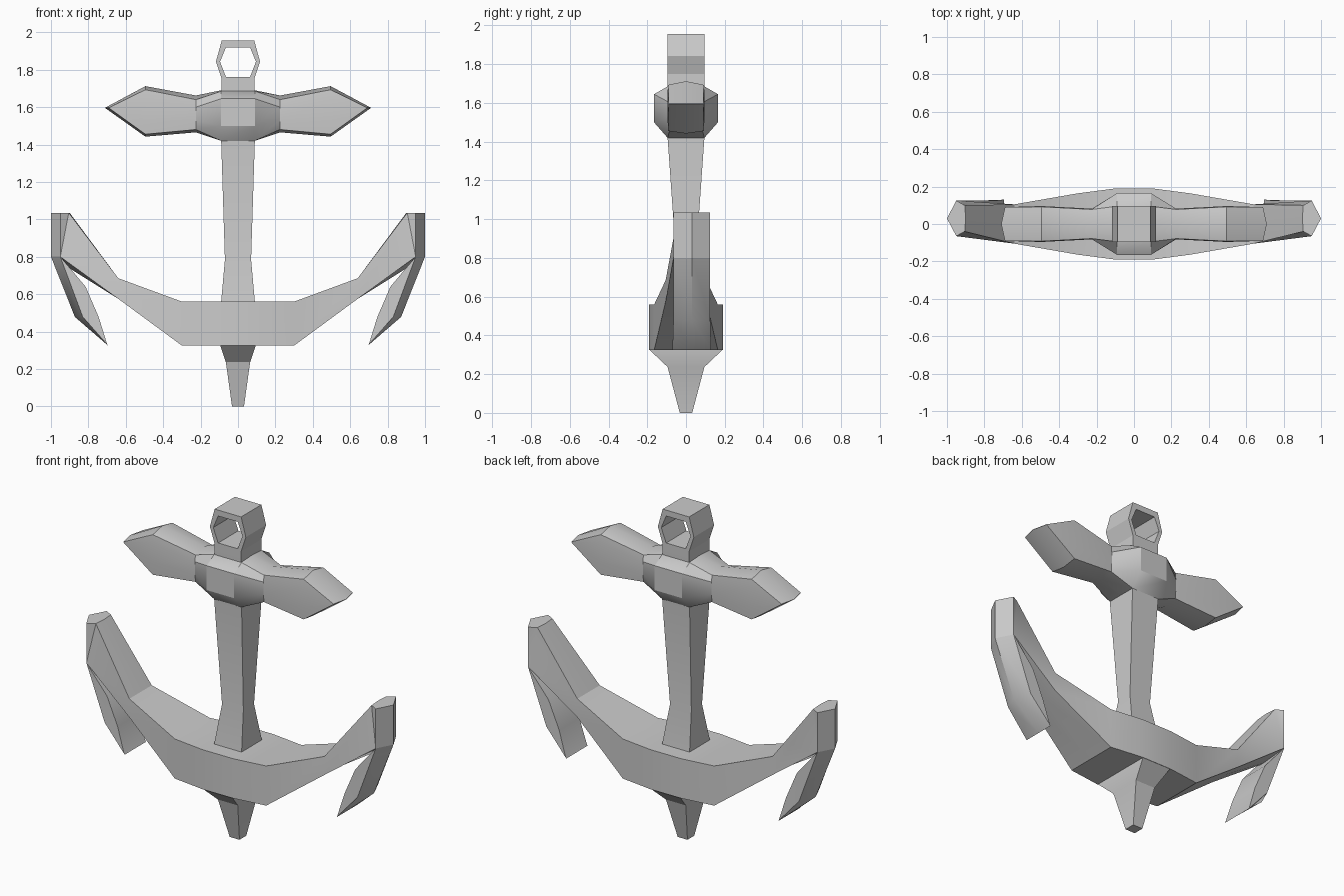
import bpy, bmesh, math

if "Cube" in bpy.data.objects:
    bpy.data.objects.remove(bpy.data.objects["Cube"])


def loft(name, sections, closed=False, mirror=False):
    """Skin a list of equal-length point rings; cap the ends unless closed."""
    bm = bmesh.new()
    rings = [[bm.verts.new(p) for p in s] for s in sections]
    n = len(rings[0])
    pairs = list(zip(rings, rings[1:]))
    if closed:
        pairs.append((rings[-1], rings[0]))
    for a, b in pairs:
        for i in range(n):
            j = (i + 1) % n
            bm.faces.new((a[i], a[j], b[j], b[i]))
    if not closed:
        bm.faces.new(rings[0])
        bm.faces.new(rings[-1])
    bmesh.ops.remove_doubles(bm, verts=bm.verts, dist=0.0005)
    bmesh.ops.recalc_face_normals(bm, faces=bm.faces)
    me = bpy.data.meshes.new(name)
    bm.to_mesh(me)
    bm.free()
    ob = bpy.data.objects.new(name, me)
    bpy.context.collection.objects.link(ob)
    if mirror:
        m = ob.modifiers.new("mirror", 'MIRROR')
        m.use_mirror_merge = False
    bpy.ops.object.select_all(action='DESELECT')
    bpy.context.view_layer.objects.active = ob
    ob.select_set(True)
    bpy.ops.object.shade_smooth_by_angle(angle=math.radians(30))
    return ob


def both_sides(secs):
    """Add the -x copies of sections listed from the centre outwards."""
    return [[(-x, y, z) for x, y, z in s] for s in reversed(secs)] + secs


def box_ring(z, hx, hy):
    return [(-hx, -hy, z), (hx, -hy, z), (hx, hy, z), (-hx, hy, z)]


# Shank: tapered square bar, flared at the foot, running up to the ring
loft("shank", [box_ring(*s) for s in [
    (0.45, 0.095, 0.1), (0.56, 0.09, 0.095), (0.785, 0.07, 0.05),
    (1.42, 0.09, 0.095), (1.757, 0.087, 0.095)]])

# Bottom spike with its wide collar under the arms
loft("bottom_spike", [box_ring(*s) for s in [
    (0.34, 0.095, 0.19), (0.325, 0.095, 0.188), (0.237, 0.065, 0.095), (0, 0.032, 0.032)]])

# Hexagonal ring at the top
outer = [(0.087, 1.955), (0.118, 1.843), (0.087, 1.75)]
inner = [(0.064, 1.92), (0.096, 1.843), (0.064, 1.76)]
ring = [[(xo, -.095, zo), (xo, .095, zo), (xi, .095, zi), (xi, -.095, zi)]
        for (xo, zo), (xi, zi) in zip(outer, inner)]
ring += [[(-x, y, z) for x, y, z in s] for s in reversed(ring)]
loft("top_ring", ring, closed=True)


# Stock: ten-sided sections, swollen at the centre and pointed at the ends
def stock_ring(x, top, zt, yt, zu, y, zl, zb, yb, bottom, xm=None):
    xm = xm or x
    return [(xm, 0, top), (x, yt, zt), (x, y, zu), (x, y, zl), (x, yb, zb),
            (xm, 0, bottom), (x, -yb, zb), (x, -y, zl), (x, -y, zu), (x, -yt, zt)]


loft("stock", both_sides([
    stock_ring(0.09, 1.69, 1.685, .095, 1.645, .165, 1.50, 1.42, .095, 1.42),
    stock_ring(0.225, 1.662, 1.64, .078, 1.60, .082, 1.53, 1.48, .078, 1.465),
    stock_ring(0.495, 1.712, 1.693, .092, 1.65, .096, 1.53, 1.455, .092, 1.442),
    stock_ring(0.69, 1.597, 1.597, .09, 1.597, .09, 1.595, 1.595, .09, 1.595, 0.71)]))


# Arms: deep curved beam sweeping up to bevelled ends set slightly back
def arm_ring(x, y, zt, zb):
    return [(x, 0, zt), (x, y, zt), (x, y, zb), (x, 0, zb), (x, -y, zb), (x, -y, zt)]


inside = [(0.9, 0.03, 1.035), (0.905, 0.1, 1.035)]
elbow = inside + [(0.95, 0.125, 0.80), (1, 0.03, 0.80), (0.95, -0.065, 0.80), (0.905, -0.04, 1.035)]
end = inside + [(0.95, 0.125, 1.035), (1, 0.03, 1.035), (0.95, -0.065, 1.035), (0.905, -0.04, 1.035)]
loft("arms", both_sides([
    arm_ring(0.1, 0.19, 0.56, 0.325), arm_ring(0.3, 0.164, 0.56, 0.325),
    arm_ring(0.64, 0.105, 0.685, 0.575), elbow, end]))


# Flukes: ridged blades hanging from the arm ends to a chisel tip
def fluke_ring(ridge, side, back, y0=-0.065, y1=0.125):
    return [(ridge[0], (y0 + y1) / 2, ridge[1]), (side[0], y1, side[1]),
            (back[0], y1, back[1]), (back[0], y0, back[1]), (side[0], y0, side[1])]


tip = (0.695, 0.325)
loft("flukes", [
    fluke_ring((1, 0.80), (0.95, 0.80), (0.815, 0.64)),
    fluke_ring((0.872, 0.478), (0.83, 0.478), (0.745, 0.478)),
    fluke_ring(tip, tip, (0.699, 0.33), -0.07, 0.13)], mirror=True)
